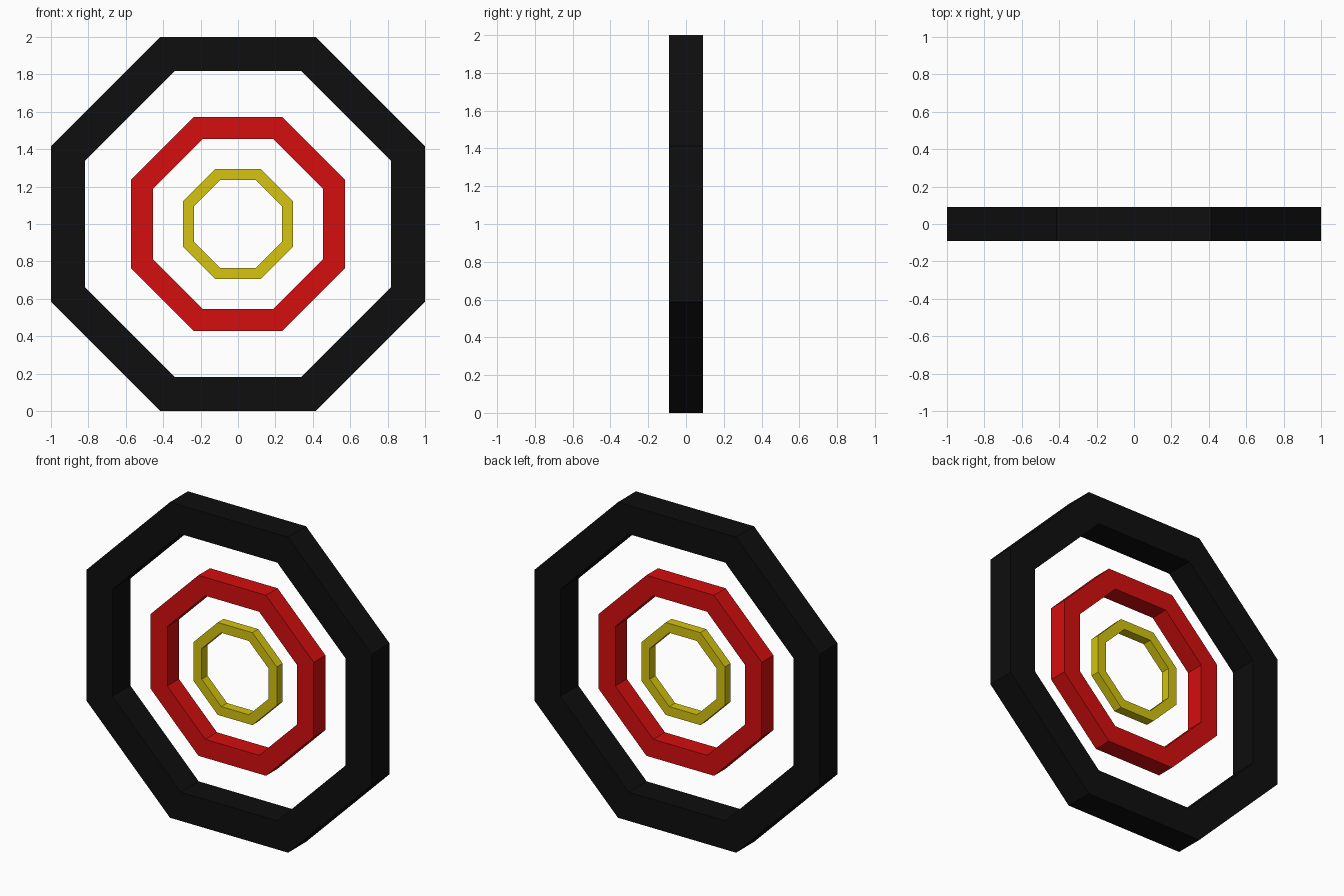
import bpy
import bmesh
from math import cos, pi, sin

cube = bpy.data.objects.get("Cube")
if cube:
    bpy.data.objects.remove(cube, do_unlink=True)

SIDES = 8
CENTRE_Z = 1.0


def make_material(name, rgb):
    mat = bpy.data.materials.new(name)
    mat.use_nodes = True
    mat.diffuse_color = (*rgb, 1)
    mat.node_tree.nodes["Principled BSDF"].inputs["Base Color"].default_value = (*rgb, 1)
    return mat


def octagon_ring(name, outer, inner, depth, mat):
    """Flat-sided ring; outer and inner are centre-to-side distances."""
    bm = bmesh.new()
    section = [(outer, -depth / 2), (outer, depth / 2),
               (inner, depth / 2), (inner, -depth / 2)]
    loops = []
    for i in range(SIDES):
        a = (i + 0.5) * 2 * pi / SIDES
        k = 1 / cos(pi / SIDES)
        loops.append([bm.verts.new((r * k * cos(a), y, r * k * sin(a)))
                      for r, y in section])
    for i in range(SIDES):
        p, q = loops[i], loops[(i + 1) % SIDES]
        for j in range(4):
            n = (j + 1) % 4
            bm.faces.new((p[j], p[n], q[n], q[j]))
    bmesh.ops.recalc_face_normals(bm, faces=bm.faces)
    mesh = bpy.data.meshes.new(name)
    bm.to_mesh(mesh)
    bm.free()
    mesh.materials.append(mat)
    obj = bpy.data.objects.new(name, mesh)
    obj.location.z = CENTRE_Z
    bpy.context.collection.objects.link(obj)


# Three concentric rings with square cross-sections
octagon_ring("outer_ring", 1.0, 0.818, 0.18, make_material("black", (0.0044, 0.0044, 0.0044)))
octagon_ring("middle_ring", 0.572, 0.455, 0.117, make_material("red", (0.66, 0.0044, 0.0044)))
octagon_ring("inner_ring", 0.293, 0.234, 0.059, make_material("yellow", (0.66, 0.55, 0.005)))
